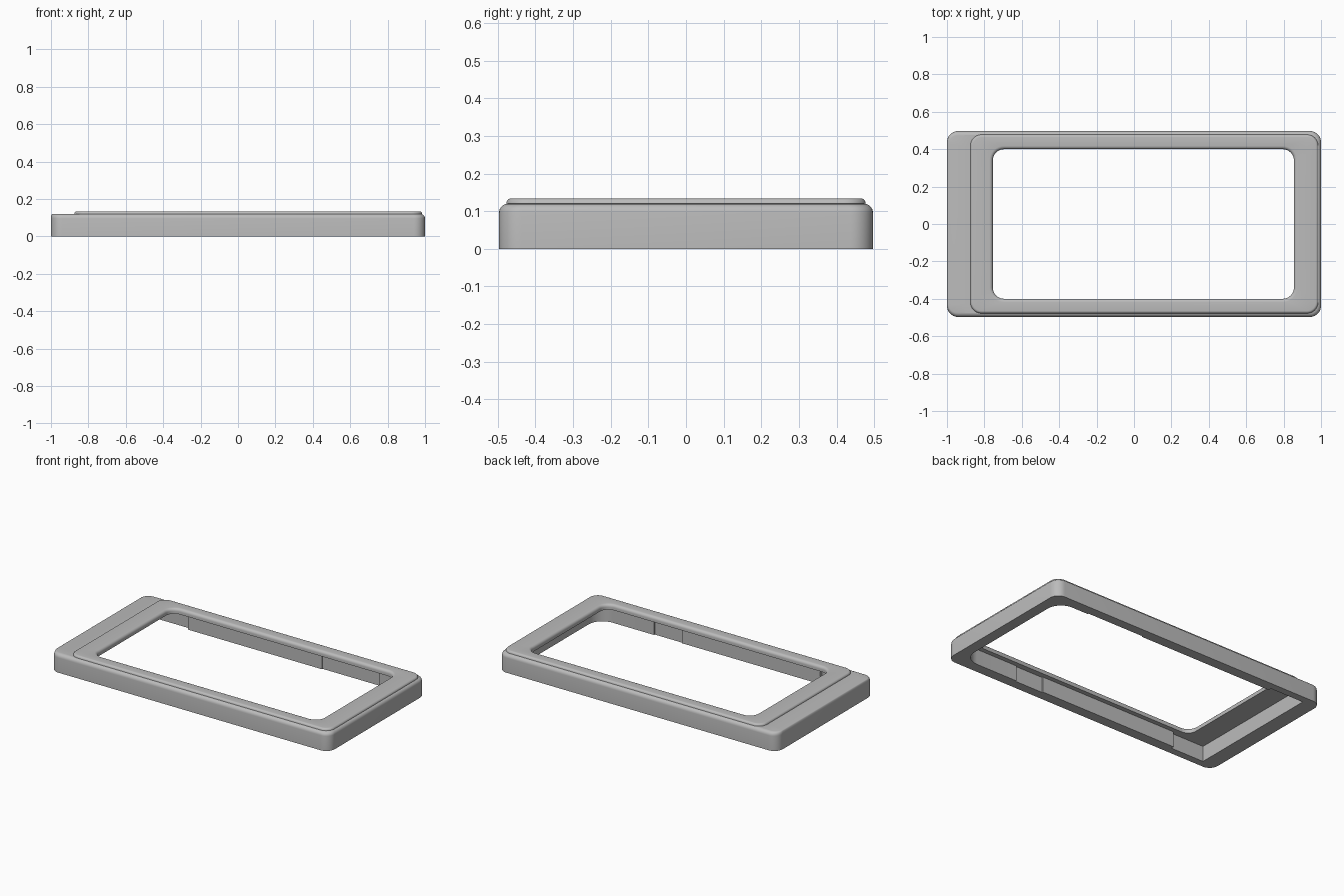
import bpy, bmesh, math

cube = bpy.data.objects.get("Cube")
if cube:
    bpy.data.objects.remove(cube, do_unlink=True)

grey = bpy.data.materials.new("plain grey")
grey.use_nodes = True
colour = (0.5, 0.5, 0.5, 1)
grey.diffuse_color = colour
grey.node_tree.nodes["Principled BSDF"].inputs["Base Color"].default_value = colour

STEPS = 8  # segments per rounded corner


def ring(bm, x0, x1, y, z, r_left, r_right):
    """Rounded rectangle of vertices, anticlockwise from the +x +y corner."""
    corners = [(x1, y, r_right, 0), (x0, y, r_left, 1),
               (x0, -y, r_left, 2), (x1, -y, r_right, 3)]
    verts = []
    for cx, cy, r, quarter in corners:
        mx = cx - math.copysign(r, cx)
        my = cy - math.copysign(r, cy)
        for i in range(STEPS + 1):
            a = (quarter + i / STEPS) * math.pi / 2
            verts.append(bm.verts.new((mx + r * math.cos(a), my + r * math.sin(a), z)))
    return verts


def fillet(size, outward=False, n=5):
    """Inset and drop pairs along a quarter round."""
    for i in range(n + 1):
        a = i / n * math.pi / 2
        if outward:
            yield size * (1 - math.sin(a)), size * (1 - math.cos(a))
        else:
            yield size * (1 - math.cos(a)), size * (1 - math.sin(a))


# Frame section, swept as nested rounded rectangles
bm = bmesh.new()
rings = [ring(bm, -1, 1, 0.497, 0, 0.06, 0.06)]
for inset, drop in fillet(0.024):
    rings.append(ring(bm, -1 + inset * 0.3, 1 - inset, 0.497 - inset,
                      0.12 - drop, 0.06 - inset * 0.5, 0.06 - inset * 0.5))
# Raised border around the window
for inset, drop in fillet(0.014):
    rings.append(ring(bm, -0.875 + inset, 0.985 - inset, 0.478 - inset,
                      0.134 - drop, 0.06 - inset, 0.06 - inset))
# Rounded window lip
for inset, drop in fillet(0.018, outward=True):
    rings.append(ring(bm, -0.755 - inset, 0.855 + inset, 0.4 + inset,
                      0.134 - drop, 0.06 + inset, 0.06 + inset))
# Window edge, underside of the top plate and cavity wall
rings.append(ring(bm, -0.755, 0.855, 0.4, 0.1, 0.06, 0.06))
rings.append(ring(bm, -0.88, 0.93, 0.43, 0.1, 0.02, 0.1))
rings.append(ring(bm, -0.88, 0.93, 0.43, 0, 0.02, 0.1))

for k, low in enumerate(rings):
    high = rings[(k + 1) % len(rings)]
    for i in range(len(low)):
        j = (i + 1) % len(low)
        bm.faces.new((low[i], low[j], high[j], high[i]))
bmesh.ops.recalc_face_normals(bm, faces=bm.faces[:])
mesh = bpy.data.meshes.new("bezel_frame")
bm.to_mesh(mesh)
bm.free()
frame = bpy.data.objects.new("bezel_frame", mesh)
bpy.context.collection.objects.link(frame)
mesh.materials.append(grey)


def cut(name, x0, x1, y0, y1):
    """Cut a square pocket up from the bottom."""
    bpy.ops.mesh.primitive_cube_add(size=1, location=((x0 + x1) / 2, (y0 + y1) / 2, 0))
    cutter = bpy.context.object
    cutter.name = name
    cutter.scale = (x1 - x0, y1 - y0, 0.2)
    cutter.hide_render = True
    mod = frame.modifiers.new(name, "BOOLEAN")
    mod.operation = "DIFFERENCE"
    mod.solver = "EXACT"
    mod.object = cutter
    bpy.context.view_layer.objects.active = frame
    bpy.ops.object.modifier_apply(modifier=name)
    bpy.data.objects.remove(cutter, do_unlink=True)


# Wide recess at the plain end, shallow pockets in the long walls
cut("end_recess", -0.9, -0.66, -0.45, 0.45)
cut("front_pocket", 0.33, 0.53, -0.437, -0.3)
cut("back_pocket", 0.3, 0.71, 0.3, 0.437)

bpy.ops.object.select_all(action="DESELECT")
frame.select_set(True)
bpy.context.view_layer.objects.active = frame
bpy.ops.object.shade_smooth_by_angle(angle=math.radians(35))
